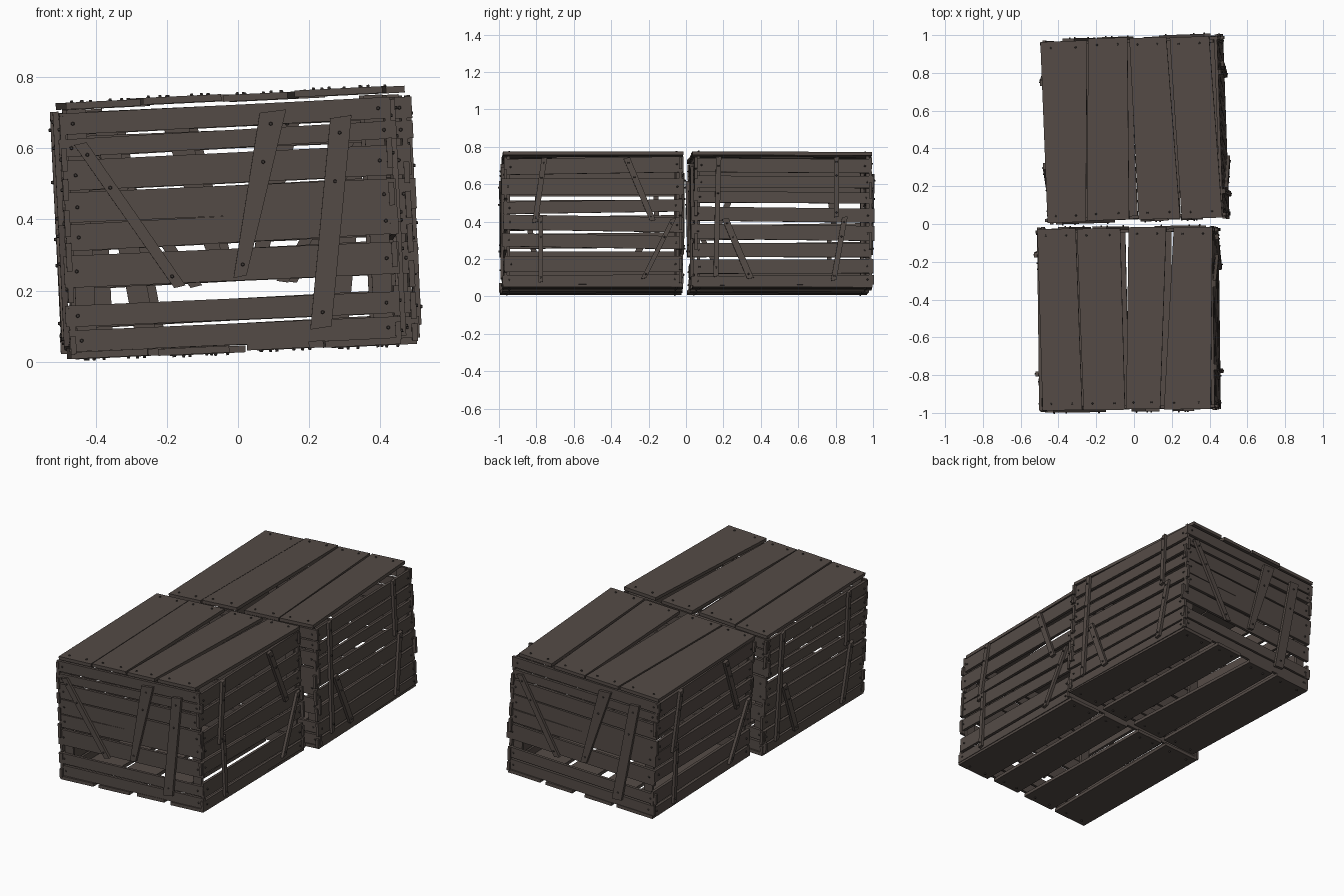
import bpy, bmesh, math, random
from mathutils import Matrix, Vector

if "Cube" in bpy.data.objects:
    bpy.data.objects.remove(bpy.data.objects["Cube"])

random.seed(7)
HW, HD, H = 0.465, 0.475, 0.72      # half width, half depth, height of a crate
T = 0.016                           # board thickness


def material(name, rgb):
    m = bpy.data.materials.new(name)
    m.diffuse_color = (*rgb, 1)
    m.use_nodes = True
    m.node_tree.nodes["Principled BSDF"].inputs["Base Color"].default_value = m.diffuse_color
    return m


WOOD = material("weathered_dark_wood", (0.088, 0.070, 0.061))
NAIL = material("dark_nail", (0.050, 0.042, 0.038))


def frame(origin, u, v, n):
    """Matrix taking (u, v, outward) face coordinates into crate space."""
    m = Matrix((u, v, n)).transposed().to_4x4()
    m.translation = Vector(origin)
    return m


FACES = {
    "front": (frame((0, -HD, 0), (1, 0, 0), (0, 0, 1), (0, -1, 0)), HW),
    "back": (frame((0, HD, 0), (-1, 0, 0), (0, 0, 1), (0, 1, 0)), HW),
    "right": (frame((HW, 0, 0), (0, 1, 0), (0, 0, 1), (1, 0, 0)), HD),
    "left": (frame((-HW, 0, 0), (0, -1, 0), (0, 0, 1), (-1, 0, 0)), HD),
}
LID = frame((0, 0, H), (1, 0, 0), (0, 1, 0), (0, 0, 1))
FLOOR = frame((0, 0, 0), (1, 0, 0), (0, 1, 0), (0, 0, -1))


def board(bm, m, quad, outer, thick=T):
    """Four-cornered board lying in a face plane, its outer side at height outer."""
    lo = [bm.verts.new(m @ Vector((u, v, outer - thick))) for u, v in quad]
    hi = [bm.verts.new(m @ Vector((u, v, outer))) for u, v in quad]
    bm.faces.new(lo[::-1])
    bm.faces.new(hi)
    for i in range(4):
        j = (i + 1) % 4
        bm.faces.new((lo[i], lo[j], hi[j], hi[i]))


def nail(bm, m, u, v, outer):
    bmesh.ops.create_cone(bm, cap_ends=True, segments=6, radius1=0.006, radius2=0.004,
                          depth=0.008, matrix=m @ Matrix.Translation((u, v, outer + 0.002)))


def finish(bm, name, mat, world):
    bmesh.ops.recalc_face_normals(bm, faces=bm.faces)
    me = bpy.data.meshes.new(name)
    bm.to_mesh(me)
    bm.free()
    me.materials.append(mat)
    ob = bpy.data.objects.new(name, me)
    ob.matrix_world = world
    bpy.context.collection.objects.link(ob)


# slats: (height at left, height at right, board width); as seen from outside
END_SLATS = [(.05, .045, .06), (.12, .115, .06), (.245, .24, .09), (.34, .345, .075),
             (.425, .42, .085), (.515, .515, .085), (.592, .60, .05), (.66, .662, .06)]
SIDE_A_SLATS = [(.035, .04, .05), (.12, .12, .085), (.25, .235, .07), (.345, .33, .08),
                (.42, .435, .065), (.535, .535, .085), (.64, .655, .085)]
SIDE_B_SLATS = [(.03, .038, .05), (.105, .11, .075), (.195, .195, .075), (.295, .285, .08),
                (.39, .38, .075), (.48, .475, .06), (.56, .56, .065), (.65, .645, .075)]
# braces: upper end u, v, lower end u, v, upper and lower width
END_BRACES = [(-.41, .60, -.15, .185, .035, .032), (.135, .665, .02, .205, .075, .037),
              (.325, .64, .24, .05, .06, .06)]
SIDE_A_BRACES = [(-.26, .685, -.31, .34, .03, .03), (-.28, .37, -.28, .02, .025, .025),
                 (.18, .685, .32, .35, .035, .03), (.43, .36, .27, .04, .03, .03)]
SIDE_B_BRACES = [(-.345, .69, -.36, .05, .028, .026), (.285, .69, .285, .37, .025, .025),
                 (.33, .37, .27, .03, .03, .03), (-.31, .36, -.175, .04, .035, .035)]
END, SIDE_A, SIDE_B = ((END_SLATS, END_BRACES), (SIDE_A_SLATS, SIDE_A_BRACES),
                       (SIDE_B_SLATS, SIDE_B_BRACES))
FLOOR_PLANKS = [(-.465, -.25, -.465, -.235), (-.22, -.02, -.20, -.03),
                (.03, .205, .045, .215), (.25, .462, .255, .46)]


def flat_planks(bm, nails, m, planks, outer):
    """Tapered planks running front to back: (x0, x1) near, (x0, x1) far."""
    for k, (a, b, c, d) in enumerate(planks):
        n, f = -.482 + random.uniform(-.004, .006), .482 + random.uniform(-.006, .004)
        lift = outer + 0.003 * (k % 2)
        board(bm, m, [(a, n), (b, n), (d, f), (c, f)], lift, T + 0.003)
        for p, q, v in ((a, b, n + .035), (c, d, f - .035)):
            for t in (.22, .75):
                nail(nails, m, p + (q - p) * t, v, lift)


def crate(name, origin, turn, right, left, lid):
    world = (Matrix.Translation(origin) @ Matrix.Rotation(math.radians(-2.8), 4, 'Y')
             @ Matrix.Rotation(math.radians(turn), 4, 'Z'))
    nails = bmesh.new()
    # four walls of slats with loose braces nailed over them
    for side, (slats, braces) in dict(front=END, back=END, right=right, left=left).items():
        m, half = FACES[side]
        bm = bmesh.new()
        for a, b, w in slats:
            l = -half - random.uniform(-.004, .018)
            r = half + random.uniform(-.004, .018)
            w /= 2
            board(bm, m, [(l, a - w), (r, b - w), (r, b + w), (l, a + w)], 0)
            nail(nails, m, l + .035, a, 0)
            nail(nails, m, r - .035, b, 0)
        finish(bm, f"{name}_{side}_slats", WOOD, world)
        bm = bmesh.new()
        for u0, v0, u1, v1, w0, w1 in braces:
            w0, w1 = w0 / 2, w1 / 2
            board(bm, m, [(u1 - w1, v1), (u1 + w1, v1 + .006), (u0 + w0, v0 + .006),
                          (u0 - w0, v0)], T)
            for t in (.07, .3, .92):
                nail(nails, m, u0 + (u1 - u0) * t, v0 + (v1 - v0) * t, T)
        finish(bm, f"{name}_{side}_braces", WOOD, world)
    # corner battens inside the end walls
    bm = bmesh.new()
    for side in ("front", "back"):
        m, half = FACES[side]
        for s in (-1, 1):
            a, b = sorted((s * (half - .02), s * (half - .075)))
            board(bm, m, [(a, .02), (b, .02), (b, .70), (a, .70)], -T)
    finish(bm, f"{name}_corner_battens", WOOD, world)
    # lid and floor planks
    for part, m, planks in (("lid", LID, lid), ("floor", FLOOR, FLOOR_PLANKS)):
        bm = bmesh.new()
        flat_planks(bm, nails, m, planks, 0)
        finish(bm, f"{name}_{part}_planks", WOOD, world)
    finish(nails, f"{name}_nails", NAIL, world)


crate("front_crate", (-.01, -.503, .03), 0.7, SIDE_A, SIDE_B,
      [(-.445, -.235, -.462, -.258), (-.228, -.008, -.252, -.022),
       (-.002, .178, .022, .222), (.198, .445, .262, .468)])
crate("back_crate", (.025, .503, .03), 2.0, SIDE_B, SIDE_A,
      [(-.465, -.262, -.47, -.222), (-.256, -.032, -.216, -.008),
       (.018, .238, .002, .198), (.246, .462, .216, .425)])
